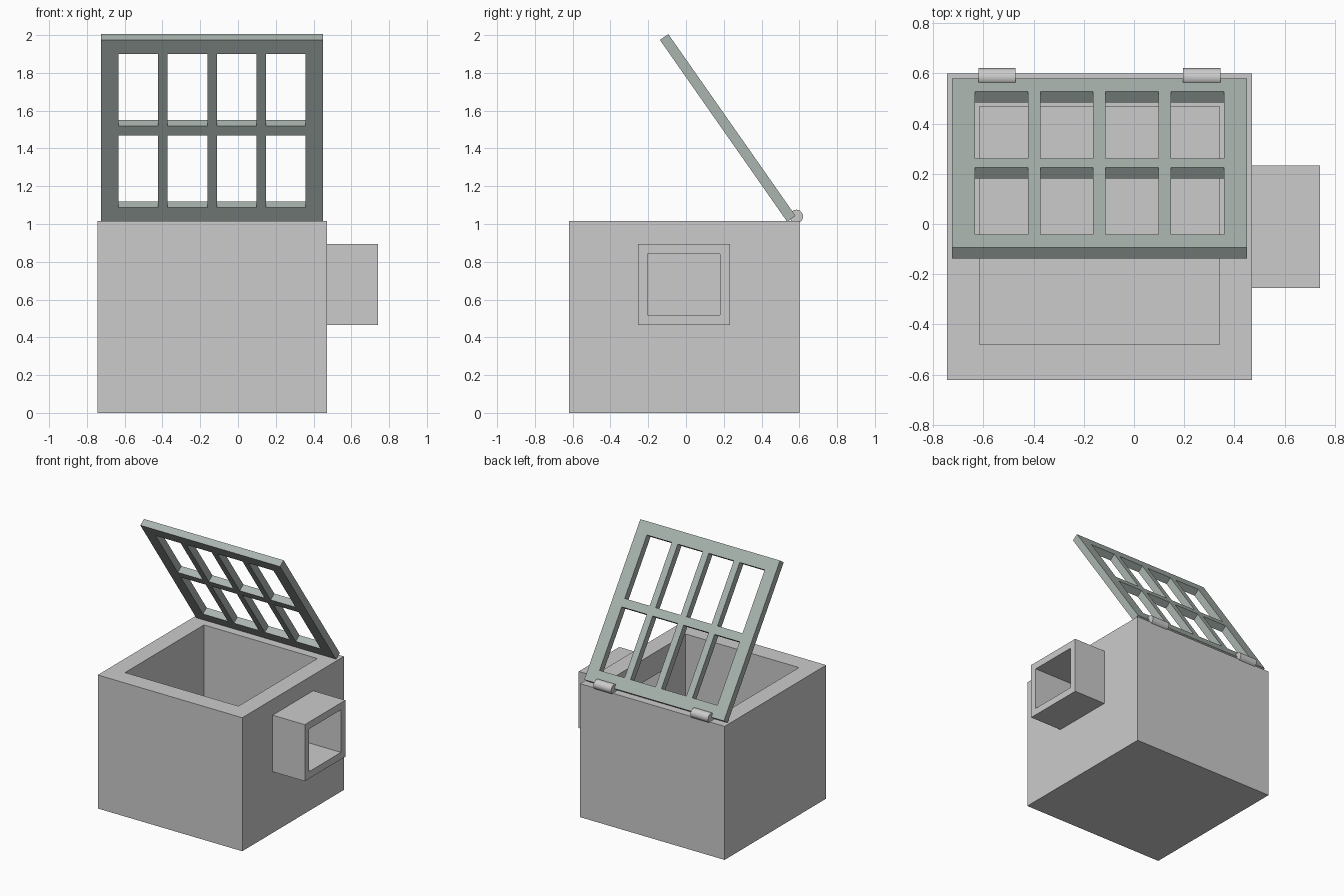
import bpy, bmesh, math

if "Cube" in bpy.data.objects:
    bpy.data.objects.remove(bpy.data.objects["Cube"])


def box(name, x, y, z):
    """Axis-aligned box from (min, max) ranges."""
    bpy.ops.mesh.primitive_cube_add(size=1)
    ob = bpy.context.object
    ob.name = name
    for v in ob.data.vertices:
        v.co = [r[0] if c < 0 else r[1] for c, r in zip(v.co, (x, y, z))]
    return ob


def cut(ob, cutter):
    mod = ob.modifiers.new("cut", 'BOOLEAN')
    mod.operation = 'DIFFERENCE'
    mod.solver = 'EXACT'
    mod.object = cutter
    bpy.context.view_layer.objects.active = ob
    bpy.ops.object.modifier_apply(modifier=mod.name)


# Open-topped chamber with a square outlet through its right wall
chamber = box("chamber", (-0.745, 0.47), (-0.62, 0.60), (0, 1.015))
outlet = box("outlet_duct", (0.47, 0.74), (-0.255, 0.232), (0.465, 0.895))
cavity = box("cavity_cutter", (-0.614, 0.34), (-0.48, 0.468), (0.13, 1.2))
bore = box("bore_cutter", (0.2, 0.9), (-0.205, 0.18), (0.518, 0.842))
cut(chamber, cavity)
cut(chamber, bore)
cut(outlet, bore)
for helper in (cavity, bore):
    bpy.data.objects.remove(helper)

# Hinged grate: flat grid with the odd cells left open, then thickened
W, L, T = 1.175, 1.175, 0.054
FRAME, BAR, CROSS = 0.092, 0.05, 0.062


def stops(length, bars, width):
    """Edges of frame, openings and evenly spaced bars along one side."""
    step = (length - 2 * FRAME + width) / (bars + 1)
    out = [0, FRAME]
    for i in range(1, bars + 1):
        out += [FRAME + i * step - width, FRAME + i * step]
    return out + [length - FRAME, length]


us, vs = stops(W, 3, BAR), stops(L, 1, CROSS)
bm = bmesh.new()
grid = [[bm.verts.new((u, v - L, 0)) for v in vs] for u in us]
for i in range(len(us) - 1):
    for j in range(len(vs) - 1):
        if not (i % 2 and j % 2):
            bm.faces.new((grid[i][j], grid[i + 1][j],
                          grid[i + 1][j + 1], grid[i][j + 1]))
ext = bmesh.ops.extrude_face_region(bm, geom=bm.faces[:], use_keep_orig=True)
for g in ext["geom"]:
    if isinstance(g, bmesh.types.BMVert):
        g.co.z -= T
bmesh.ops.recalc_face_normals(bm, faces=bm.faces[:])
bmesh.ops.dissolve_limit(bm, angle_limit=0.01, verts=bm.verts[:], edges=bm.edges[:])
mesh = bpy.data.meshes.new("grate_lid")
bm.to_mesh(mesh)
bm.free()
lid = bpy.data.objects.new("grate_lid", mesh)
bpy.context.collection.objects.link(lid)
lid.location = (-0.725, 0.58, 1.043)
lid.rotation_euler.x = math.radians(-55)
mat = bpy.data.materials.new("painted_steel")
mat.diffuse_color = (0.40, 0.46, 0.43, 1)
mat.use_nodes = True
mat.node_tree.nodes["Principled BSDF"].inputs["Base Color"].default_value = mat.diffuse_color
mesh.materials.append(mat)

# Hinge barrels along the back rim
for side, x in (("left", -0.545), ("right", 0.27)):
    bpy.ops.mesh.primitive_cylinder_add(
        vertices=16, radius=0.036, depth=0.148,
        location=(x, 0.584, 1.04), rotation=(0, math.pi / 2, 0))
    bpy.context.object.name = f"hinge_{side}"
    bpy.ops.object.shade_smooth_by_angle()
